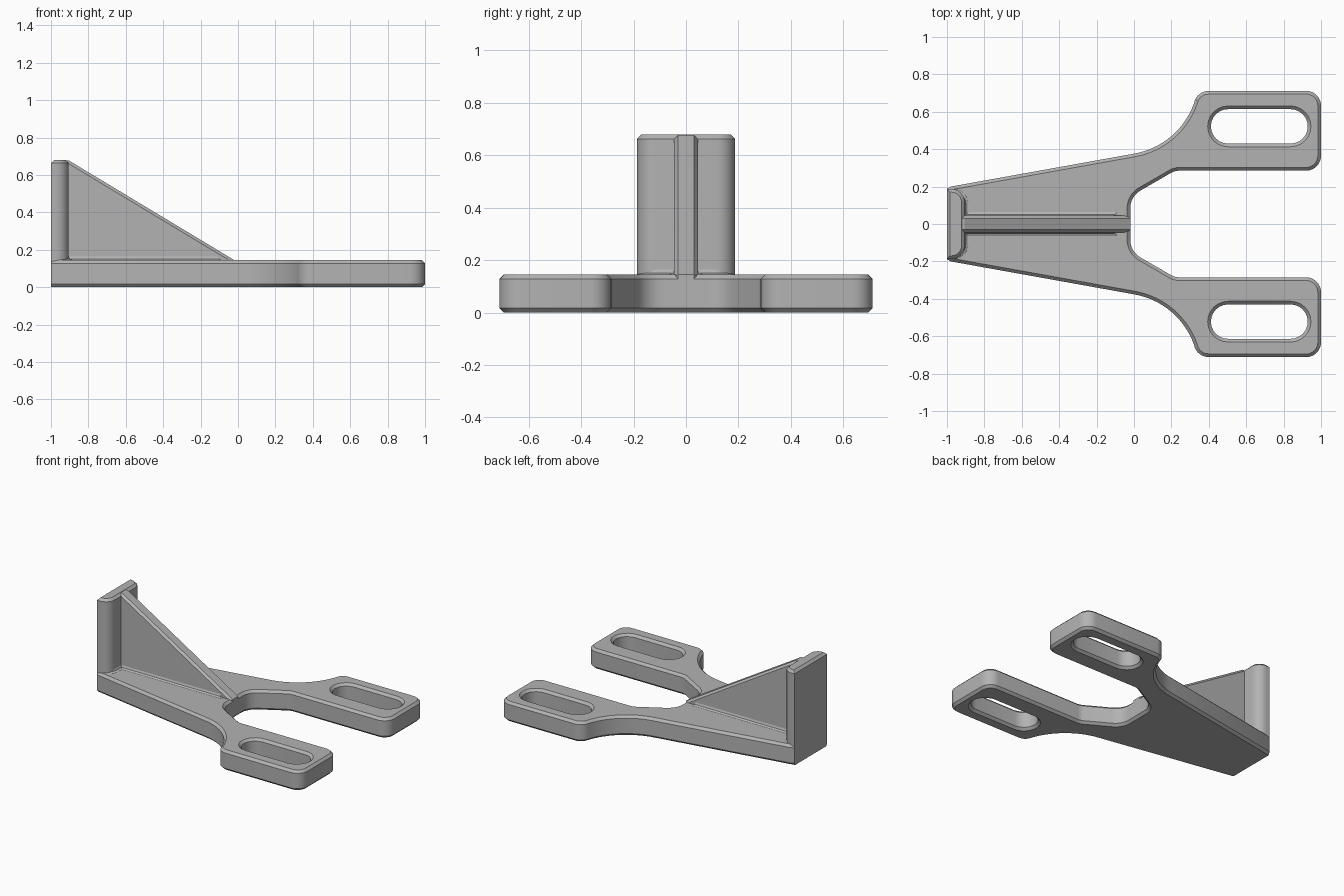
import bpy, bmesh
from math import radians, cos, sin
from mathutils import Vector

if "Cube" in bpy.data.objects:
    bpy.data.objects.remove(bpy.data.objects["Cube"], do_unlink=True)

grey = bpy.data.materials.new("plain grey")
grey.use_nodes = True
grey.diffuse_color = (0.45, 0.45, 0.45, 1)
grey.node_tree.nodes["Principled BSDF"].inputs["Base Color"].default_value = (0.45, 0.45, 0.45, 1)

BACK = -1.0      # rear plane
TOP = 0.145      # top of the base plate
CH = 0.017       # chamfer size


def arc(cx, cy, r, a0, a1, n=8):
    angles = [radians(a0 + (a1 - a0) * i / n) for i in range(n + 1)]
    return [(cx + r * cos(a), cy + r * sin(a)) for a in angles]


def mirrored(half):
    """Close a half outline across the centre line."""
    return half + [(x, -y) for x, y in reversed(half)]


def inset(loop, d, flat_back=False):
    """Move a loop by d towards its right-hand side, with mitred corners."""
    pts = [Vector(p) for p in loop]
    out = []
    for i, p in enumerate(pts):
        a = (p - pts[i - 1]).normalized()
        b = (pts[(i + 1) % len(pts)] - p).normalized()
        na, nb = Vector((a.y, -a.x)), Vector((b.y, -b.x))
        q = p + (na + nb) * (d / max(0.3, 1 + na.dot(nb)))
        if flat_back and abs(p.x - BACK) < 1e-5:
            q.x = BACK
        out.append(q)
    return out


def solid(name, loops, rings, flat_back=False, upright=False):
    """Loft every loop through (inset, height) rings and cap both ends."""
    bm = bmesh.new()
    caps = ([], [])
    for loop in loops:
        rows = []
        for d, h in rings:
            pts = inset(loop, d, flat_back)
            rows.append([bm.verts.new((p.x, h, p.y) if upright else (p.x, p.y, h)) for p in pts])
        n = len(loop)
        for low, high in zip(rows, rows[1:]):
            for i in range(n):
                j = (i + 1) % n
                bm.faces.new((low[i], low[j], high[j], high[i]))
        for cap, row in zip(caps, (rows[0], rows[-1])):
            cap += [bm.edges.get((row[i], row[(i + 1) % n])) for i in range(n)]
    for cap in caps:
        bmesh.ops.triangle_fill(bm, use_beauty=True, edges=cap)
    bmesh.ops.recalc_face_normals(bm, faces=bm.faces[:])
    mesh = bpy.data.meshes.new(name)
    bm.to_mesh(mesh)
    bm.free()
    mesh.materials.append(grey)
    mesh.shade_smooth()
    mesh.set_sharp_from_angle(angle=radians(28))
    obj = bpy.data.objects.new(name, mesh)
    bpy.context.collection.objects.link(obj)
    return obj


# Forked base plate with two long slots
half = [(BACK, 0.188), (-0.98, 0.2)]
half += arc(-0.07, 0.785, 0.415, -80, -18, 14)
half += arc(0.398, 0.633, 0.078, 162, 90)
half += arc(0.92, 0.632, 0.08, 90, 0)
half += arc(0.92, 0.365, 0.08, 0, -90)
half += arc(0.24, 0.205, 0.08, 90, 120, 4)
half += arc(0.09, 0.084, 0.11, 120, 180)
slots = [arc(0.837, y, 0.092, -90, 90, 12) + arc(0.503, y, 0.092, 90, 270, 12)
         for y in (0.522, -0.522)]
chamfered = [(CH, 0), (0, CH), (0, TOP - CH), (CH, TOP)]
solid("base_plate", [mirrored(half)] + slots, chamfered, flat_back=True)

# Upright rear plate with rounded front edges
plate = [(BACK, 0.187)] + arc(-0.975, 0.117, 0.07, 90, 0)
solid("upright_plate", [mirrored(plate)], [(0, 0.12), (0, 0.68 - CH), (CH, 0.68)])

# Sloping centre rib
rib = [(-0.96, 0.1), (-0.96, 0.678), (-0.905, 0.678), (-0.02, TOP), (-0.02, 0.1)]
solid("centre_rib", [rib], [(0.015, -0.045), (0, -0.03), (0, 0.03), (0.015, 0.045)], upright=True)

# Small fillet where the upright and rib meet the base
foot = [(-0.98, 0.165)] + arc(-0.965, 0.107, 0.06, 75, 0)
foot += [(-0.905, 0.045), (-0.11, 0.045)]
solid("foot_fillet", [mirrored(foot)],
      [(-0.02, TOP - 0.002), (-0.018, TOP + 0.001), (-0.006, TOP + 0.007), (0, TOP + 0.02)])
